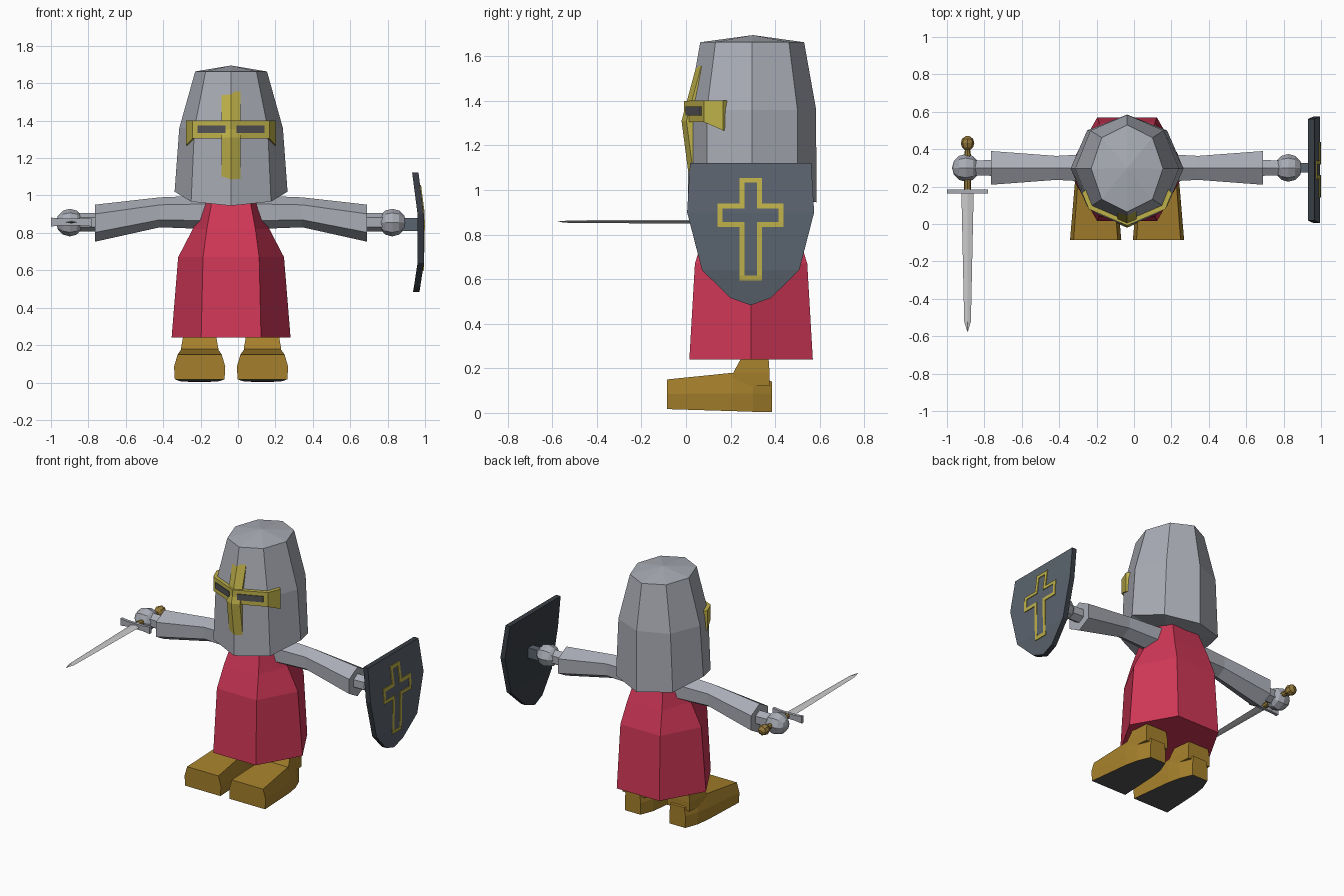
import bpy, bmesh, math
from mathutils import Vector, Matrix

if "Cube" in bpy.data.objects:
    bpy.data.objects.remove(bpy.data.objects["Cube"])

CX, CY = -0.037, 0.30      # body axis


def mat(name, hexcode):
    m = bpy.data.materials.new(name)
    c = [int(hexcode[i:i + 2], 16) / 255 for i in (0, 2, 4)]
    m.diffuse_color = [v / 12.92 if v <= .04045 else ((v + .055) / 1.055) ** 2.4 for v in c] + [1]
    m.use_nodes = True
    m.node_tree.nodes["Principled BSDF"].inputs["Base Color"].default_value = m.diffuse_color
    return m


STEEL = mat("steel grey", "A9ACB5")
RED = mat("robe red", "D03757")
BROWN = mat("boot brown", "A5802C")
GOLD = mat("visor gold", "BFB14A")
GRIP = mat("grip bronze", "94793A")
BLADE = mat("blade silver", "CBCBCB")
DARK = mat("dark grey", "545457")
BLUE = mat("shield slate", "5A636E")
RIM = mat("shield rim charcoal", "393E45")


def finish(name, bm, *mats):
    bmesh.ops.recalc_face_normals(bm, faces=bm.faces)
    me = bpy.data.meshes.new(name)
    bm.to_mesh(me)
    bm.free()
    for m in mats:
        me.materials.append(m)
    ob = bpy.data.objects.new(name, me)
    bpy.context.collection.objects.link(ob)
    return ob


def loft(name, rings, *mats, bm=None, done=True):
    """Skin a list of equal-length rings and cap both ends."""
    bm = bm or bmesh.new()
    vs = [[bm.verts.new(p) for p in r] for r in rings]
    n = len(rings[0])
    for a, b in zip(vs, vs[1:]):
        for i in range(n):
            bm.faces.new((a[i], a[(i + 1) % n], b[(i + 1) % n], b[i]))
    bm.faces.new(vs[0])
    bm.faces.new(vs[-1])
    return finish(name, bm, *mats) if done else bm


def box(name, x0, x1, y0, y1, z0, z1, m):
    ring = lambda z: [(x0, y0, z), (x1, y0, z), (x1, y1, z), (x0, y1, z)]
    return loft(name, [ring(z0), ring(z1)], m)


# robe: six-sided flared skirt with sloping shoulders
def robe_ring(z, hx, fx, hy):
    return [(CX + a * hx if b == 0 else CX + a * fx, CY - .008 + b * hy, z)
            for a, b in ((1, 0), (1, 1), (-1, 1), (-1, 0), (-1, -1), (1, -1))]


loft("robe", [robe_ring(.24, .318, .16, .277), robe_ring(.67, .283, .15, .252),
              robe_ring(.82, .205, .13, .205), robe_ring(.98, .15, .10, .15)], RED)


# helmet: eight-sided bucket with a shallow pointed crown
def helm_ring(z, rx, ry, drop=0):
    return [(CX + rx * math.cos(k * math.pi / 4), CY - .003 + ry * math.sin(k * math.pi / 4),
             z - drop * abs(math.sin(k * math.pi / 4))) for k in range(8)]


bm = bmesh.new()
rows = [[bm.verts.new(p) for p in r] for r in (
    helm_ring(1.02, .302, .288, .075), helm_ring(1.36, .277, .287), helm_ring(1.663, .192, .233))]
for a, b in zip(rows, rows[1:]):
    for i in range(8):
        bm.faces.new((a[i], a[(i + 1) % 8], b[(i + 1) % 8], b[i]))
for row, z in ((rows[0], .97), (rows[-1], 1.695)):
    c = bm.verts.new((CX, CY, z))
    for i in range(8):
        bm.faces.new((row[i], row[(i + 1) % 8], c))
finish("helmet", bm, STEEL)

# visor band wrapping the helmet front, flared at its ends
path = [(-.24, .165, 1.268, 1.402), (-.205, .08, 1.305, 1.402), (0, -.008, 1.305, 1.40),
        (.205, .08, 1.305, 1.402), (.24, .165, 1.268, 1.402)]
loft("visor_band", [[(CX + x, y, z0), (CX + x, y, z1), (CX + x * .86, y + .035, z1),
                     (CX + x * .86, y + .035, z0)] for x, y, z0, z1 in path], GOLD)

# eye slots: thin dark plates on the band
for side, tag in ((-1, "right"), (1, "left")):
    pts = [(x, .429 * x - .008) for x in (.03, .18)]
    loft(f"eye_slot_{tag}", [[(CX + side * x, y - .006, 1.335), (CX + side * x, y - .006, 1.375),
                             (CX + side * x, y + .004, 1.375), (CX + side * x, y + .004, 1.335)]
                            for x, y in pts], DARK)

# nose guard: ridged vertical bar with pointed ends
bar = [(1.045, .018, .004), (1.065, .012, .05), (1.31, -.02, .05), (1.555, .046, .05), (1.58, .056, .004)]
loft("nose_guard", [[(CX - w, y + .022, z), (CX, y, z), (CX + w, y + .022, z),
                     (CX + w, y + .055, z), (CX - w, y + .055, z)] for z, y, w in bar], GOLD)


# arms, wrists, hands, legs and feet, built on both sides
def arm_ring(x, z, r, ry):
    return [(x, CY + ry * math.cos(math.radians(a)), z + r * math.sin(math.radians(a)))
            for a in range(30, 390, 60)]


for s, tag in ((-1, "right"), (1, "left")):
    X = lambda d: CX + s * d
    loft(f"arm_{tag}", [arm_ring(X(.12), .91, .09, .09), arm_ring(X(.38), .91, .08, .074),
                        arm_ring(X(.727), .852, .099, .104)], STEEL)
    loft(f"wrist_{tag}", [arm_ring(X(.70), .857, .05, .05), arm_ring(X(.82), .857, .05, .045)], STEEL)
    bm = bmesh.new()
    bmesh.ops.create_uvsphere(bm, u_segments=8, v_segments=6, radius=.074,
                              matrix=Matrix.Translation((X(.862), CY, .855)) @ Matrix.Rotation(math.pi / 2, 4, 'Y'))
    finish(f"hand_{tag}", bm, STEEL)

    # boot: lofted heel to toe, with a dark sole
    fx = X(.168)
    foot = []
    for y, w, zb, zm, zt in ((-.086, .137, .017, .085, .15), (.21, .112, .008, .088, .18),
                             (.30, .095, .005, .088, .18), (.385, .06, .004, .085, .14)):
        foot.append([(fx - w * .97, y, zb), (fx - w, y, zm), (fx - w * .86, y, zt),
                     (fx + w * .86, y, zt), (fx + w, y, zm), (fx + w * .97, y, zb)])
    ob = loft(f"boot_{tag}", foot, BROWN, DARK)
    for p in ob.data.polygons:
        p.material_index = int(p.normal.z < -.8)
    leg = [(.12, .10, .20, .375), (.18, .10, .212, .375), (.25, .088, .25, .37), (.32, .088, .25, .37)]
    loft(f"leg_{tag}", [[(fx - w, y0, z), (fx + w, y0, z), (fx + w * .85, y1, z), (fx - w * .85, y1, z)]
                        for z, w, y0, y1 in leg], BROWN)

# shield: bowed plate, slate outside and charcoal on the rim and back
half = [(1.122, .272, .965), (.90, .285, .994), (.64, .218, .994), (.515, .09, .975), (.485, .006, .97)]
SY = .29


def shield_x(z):
    for (z1, _, x1), (z0, _, x0) in zip(half, half[1:]):
        if z >= z0:
            return x0 + (x1 - x0) * (z - z0) / (z1 - z0)
    return half[-1][2]


ob = loft("shield", [[(x - .034, SY - w, z), (x, SY - w, z), (x, SY + w, z), (x - .034, SY + w, z)]
                     for z, w, x in half], BLUE, RIM)
for p in ob.data.polygons:
    p.material_index = int(p.normal.x < .7)
box("shield_handle", .86, .965, .275, .325, .81, .88, BLUE)

# cross outline: thin gold strips following the shield face
H, A, T = .148, .05, .022      # arm reach, half bar width, strip width
strips = [(A - T, A, .605, .835), (A - T, A, .94, 1.055), (A - T, H, .835, .835 + T),
          (A - T, H, .94 - T, .94), (H - T, H, .835 + T, .94 - T),
          (0, A, .595, .595 + T), (0, A, 1.055 - T, 1.055)]
bm = bmesh.new()
for y0, y1, z0, z1 in strips:
    for s in (-1, 1):
        loft("", [[(shield_x(z) - .002, SY + s * y0, z), (shield_x(z) + .005, SY + s * y0, z),
                   (shield_x(z) + .005, SY + s * y1, z), (shield_x(z) - .002, SY + s * y1, z)]
                  for z in (z0, z1)], bm=bm, done=False)
finish("shield_cross", bm, GOLD)

# sword: diamond blade, guard, grip and pommel pointing forward
SX, SZ = -.89, .858
loft("sword_blade", [[(SX - w, y, SZ), (SX, y, SZ + t), (SX + w, y, SZ), (SX, y, SZ - t)]
                     for y, w, t in ((.18, .033, .009), (-.52, .018, .006), (-.575, .002, .001))], BLADE)
loft("sword_guard", [[(SX + x, .164, SZ - h), (SX + x, .184, SZ - h), (SX + x, .184, SZ + h), (SX + x, .164, SZ + h)]
                     for x, h in ((-.11, .024), (-.06, .018), (.06, .018), (.11, .024))], STEEL)
prof = [(.18, .018), (.37, .018), (.395, .014), (.41, .03), (.432, .036), (.455, .03), (.47, .01)]
loft("sword_grip", [[(SX + r * math.cos(k * math.pi / 4), y, SZ + r * math.sin(k * math.pi / 4))
                     for k in range(8)] for y, r in prof], GRIP)
